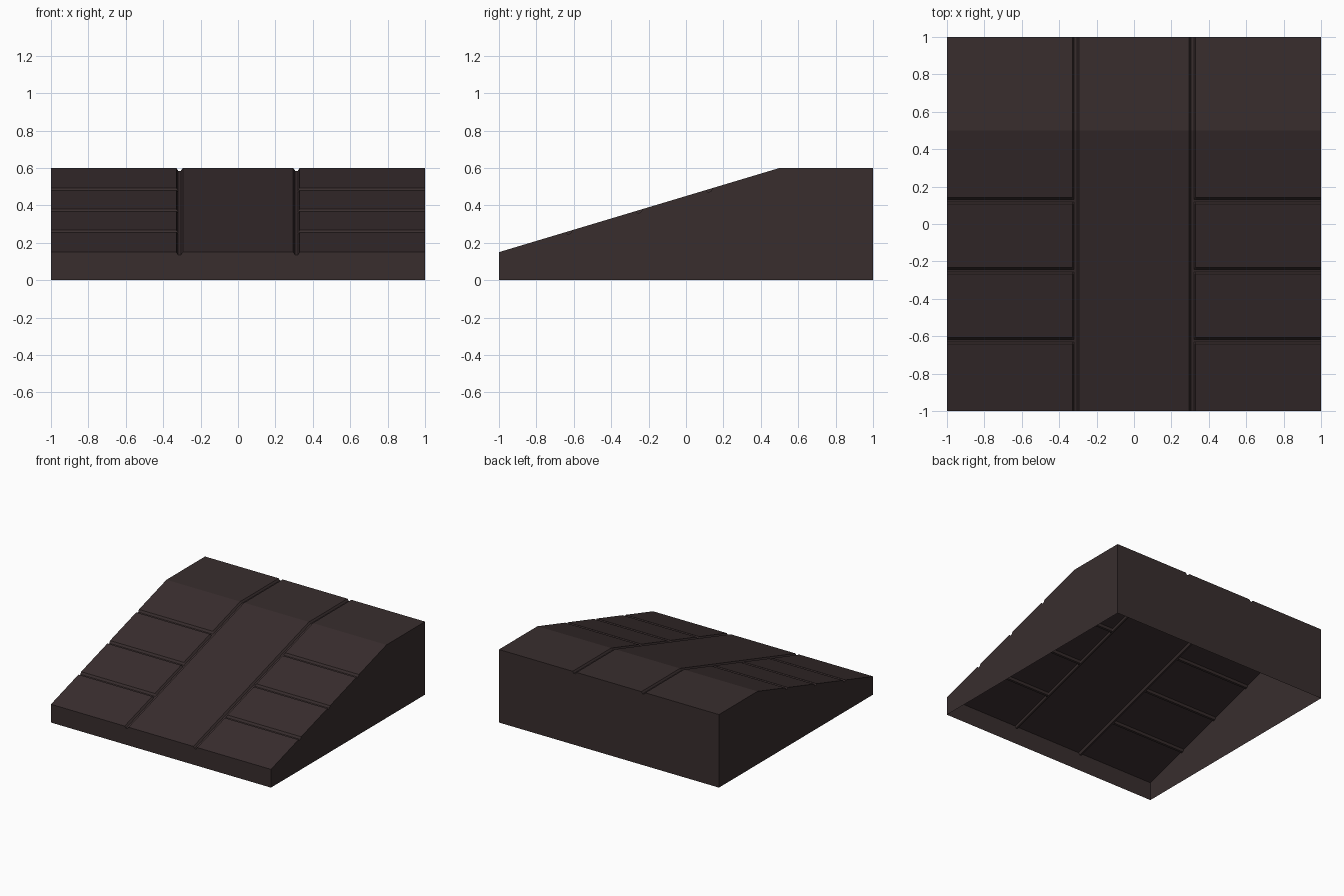
import bpy, bmesh

if "Cube" in bpy.data.objects:
    bpy.data.objects.remove(bpy.data.objects["Cube"])

HALF = 1.0
DEPTH = 0.015
LONG = (-0.3125, 0.3125)           # lengthwise groove centres (x)
CROSS = (-0.625, -0.25, 0.125)     # crosswise groove centres (y)
WIDE, NARROW = 0.0175, 0.007       # half widths at groove rim and floor


def stations(centres, extra):
    vals = set(extra)
    for c in centres:
        vals |= {c - WIDE, c - NARROW, c + NARROW, c + WIDE}
    return sorted(vals)


def in_groove(v, centres):
    return any(abs(v - c) < NARROW + 0.001 for c in centres)


def height(x, y):
    z = min(0.6, 0.15 + 0.3 * (y + 1))
    side_panel = abs(x) > 0.3125
    if in_groove(x, LONG) or (side_panel and in_groove(y, CROSS)):
        z -= DEPTH
    return z


# ramp deck with panel grooves
bm = bmesh.new()
xs = stations(LONG, (-HALF, HALF))
ys = stations(CROSS, (-HALF, 0.5, HALF))
grid = [[bm.verts.new((x, y, height(x, y))) for x in xs] for y in ys]
for j in range(len(ys) - 1):
    for i in range(len(xs) - 1):
        bm.faces.new((grid[j][i], grid[j][i + 1], grid[j + 1][i + 1], grid[j + 1][i]))

# outer walls down to the ground, underside left open
rim = [e for e in bm.edges if e.is_boundary]
ext = bmesh.ops.extrude_edge_only(bm, edges=rim)
for v in ext["geom"]:
    if isinstance(v, bmesh.types.BMVert):
        v.co.z = 0
bmesh.ops.recalc_face_normals(bm, faces=bm.faces)
bm.faces.ensure_lookup_table()
if bm.faces[0].normal.z < 0:
    bmesh.ops.reverse_faces(bm, faces=bm.faces)

mesh = bpy.data.meshes.new("ramp_shell")
bm.to_mesh(mesh)
bm.free()

mat = bpy.data.materials.new("dark brown grey")
mat.diffuse_color = (0.040, 0.0265, 0.027, 1)
mat.use_nodes = True
mat.node_tree.nodes["Principled BSDF"].inputs["Base Color"].default_value = mat.diffuse_color
mesh.materials.append(mat)
obj = bpy.data.objects.new("ramp_shell", mesh)
bpy.context.collection.objects.link(obj)
